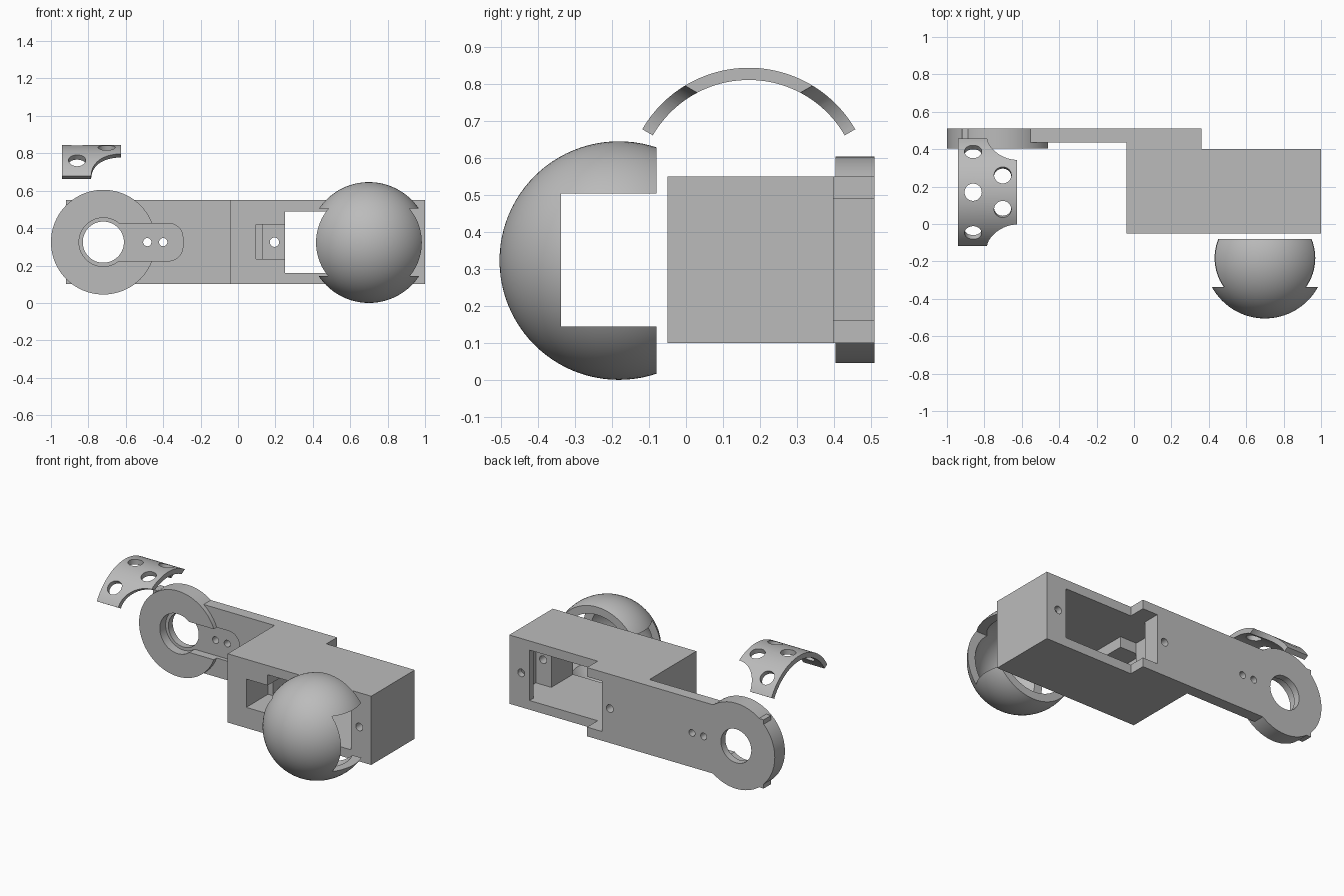
import bpy, bmesh
from math import sin, cos, radians, pi
from mathutils import Matrix, Vector

cube = bpy.data.objects.get("Cube")
if cube:
    bpy.data.objects.remove(cube, do_unlink=True)

grey = bpy.data.materials.new("plain grey")
grey.use_nodes = True
grey.diffuse_color = (0.5, 0.5, 0.5, 1)
grey.node_tree.nodes["Principled BSDF"].inputs["Base Color"].default_value = (0.5, 0.5, 0.5, 1)


def make(name, bm):
    bmesh.ops.recalc_face_normals(bm, faces=bm.faces)
    mesh = bpy.data.meshes.new(name)
    bm.to_mesh(mesh)
    bm.free()
    mesh.materials.append(grey)
    ob = bpy.data.objects.new(name, mesh)
    bpy.context.collection.objects.link(ob)
    return ob


def box(x0, x1, y0, y1, z0, z1):
    bm = bmesh.new()
    bmesh.ops.create_cube(bm, size=1)
    for v in bm.verts:
        v.co = ((x0, x1)[v.co.x > 0], (y0, y1)[v.co.y > 0], (z0, z1)[v.co.z > 0])
    return make("cutter", bm)


def rod(centre, axis, radius, length, name="cutter"):
    turn = Vector(axis).to_track_quat("Z", "Y").to_matrix().to_4x4()
    bm = bmesh.new()
    bmesh.ops.create_cone(bm, cap_ends=True, segments=80, radius1=radius, radius2=radius,
                          depth=length, matrix=Matrix.Translation(centre) @ turn)
    return make(name, bm)


def rod_y(x, z, radius, y0, y1):
    return rod((x, (y0 + y1) / 2, z), (0, 1, 0), radius, y1 - y0)


def prism(name, outline, offset):
    bm = bmesh.new()
    face = bm.faces.new([bm.verts.new(p) for p in outline])
    new = bmesh.ops.extrude_face_region(bm, geom=[face])["geom"]
    bmesh.ops.translate(bm, vec=offset, verts=[v for v in new if isinstance(v, bmesh.types.BMVert)])
    return make(name, bm)


def combine(ob, tool, operation="DIFFERENCE"):
    mod = ob.modifiers.new("cut", "BOOLEAN")
    mod.operation, mod.solver, mod.object = operation, "EXACT", tool
    bpy.context.view_layer.objects.active = ob
    bpy.ops.object.modifier_apply(modifier=mod.name)
    bpy.data.objects.remove(tool, do_unlink=True)


def smooth(ob):
    bpy.ops.object.select_all(action="DESELECT")
    ob.select_set(True)
    bpy.context.view_layer.objects.active = ob
    bpy.ops.object.shade_smooth_by_angle(angle=radians(30))


MID = 0.325       # height of the shared centre line
HUB = -0.72       # x of the ring

# Arm: box body and flat plate, with the ring at its end
profile = [(-0.92, 0.435), (-0.04, 0.435), (-0.04, -0.05), (1, -0.05),
           (1, 0.4), (0.36, 0.4), (0.36, 0.51), (-0.92, 0.51)]
arm = prism("arm_housing", [(x, y, 0.1) for x, y in profile], (0, 0, 0.45))
combine(arm, rod_y(HUB, MID, 0.28, 0.405, 0.51), "UNION")

# Motor bay through the body, with tab recesses and a cable notch
combine(arm, box(0.25, 0.853, -0.2, 0.7, 0.16, 0.49))
combine(arm, box(0.13, 0.3, 0.175, 0.4, 0.16, 0.49))
combine(arm, box(0.8, 0.965, 0.175, 0.36, 0.16, 0.49))
combine(arm, box(0.095, 0.3, -0.2, 0.175, 0.235, 0.42))

# Horn recess with a rounded end, joined to the ring's counterbore
r = 0.075
horn = [(HUB, 0.46, MID - 0.1)]
for z, start in ((MID - 0.1 + r, -90), (MID + 0.1 - r, 0)):
    for i in range(13):
        a = radians(start + i * 7.5)
        horn.append((-0.295 - r + r * cos(a), 0.46, z + r * sin(a)))
horn.append((HUB, 0.46, MID + 0.1))
combine(arm, prism("cutter", horn, (0, -0.2, 0)))
combine(arm, rod_y(HUB, MID, 0.13, 0.3, 0.465))

# Ring bore and screw holes
combine(arm, rod_y(HUB, MID, 0.11, 0.2, 0.7))
for x, radius in ((-0.485, 0.022), (-0.4, 0.022), (0.195, 0.025), (0.913, 0.025)):
    combine(arm, rod_y(x, MID, radius, -0.2, 0.7))
smooth(arm)


# Hollow ball cover, open at the back and slotted across the sides
def ball(name, radius):
    bm = bmesh.new()
    bmesh.ops.create_uvsphere(bm, u_segments=80, v_segments=48, radius=radius,
                              matrix=Matrix.Translation((0.7, -0.182, 0.323)) @ Matrix.Rotation(pi / 2, 4, "X"))
    return make(name, bm)


cover = ball("ball_cover", 0.323)
combine(cover, ball("cutter", 0.275))
combine(cover, box(0.2, 1.2, -0.08, 0.4, -0.2, 0.9))
combine(cover, box(0.2, 1.2, -0.338, 0.2, 0.145, 0.505))
smooth(cover)

# Curved guard: a third of a tube with scooped corners and round holes
OUT, INN, CY, CZ = 0.333, 0.3, 0.17, 0.512
arc = []
for radius, steps in ((OUT, range(49)), (INN, reversed(range(49)))):
    for i in steps:
        a = radians(30 + i * 2.5)
        arc.append((-0.94, CY + radius * cos(a), CZ + radius * sin(a)))
guard = prism("curved_guard", arc, (0.315, 0, 0))


def radial_cut(x, degrees, radius):
    axis = Vector((0, cos(radians(degrees)), sin(radians(degrees))))
    combine(guard, rod(Vector((x, CY, CZ)) + axis * 0.32, axis, radius, 0.2))


for side in (-1, 1):
    radial_cut(-0.625, 90 + side * 60, 0.16)
    radial_cut(-0.86, 90 + side * 41, 0.046)
    radial_cut(-0.702, 90 + side * 16, 0.046)
radial_cut(-0.86, 90, 0.046)
smooth(guard)
